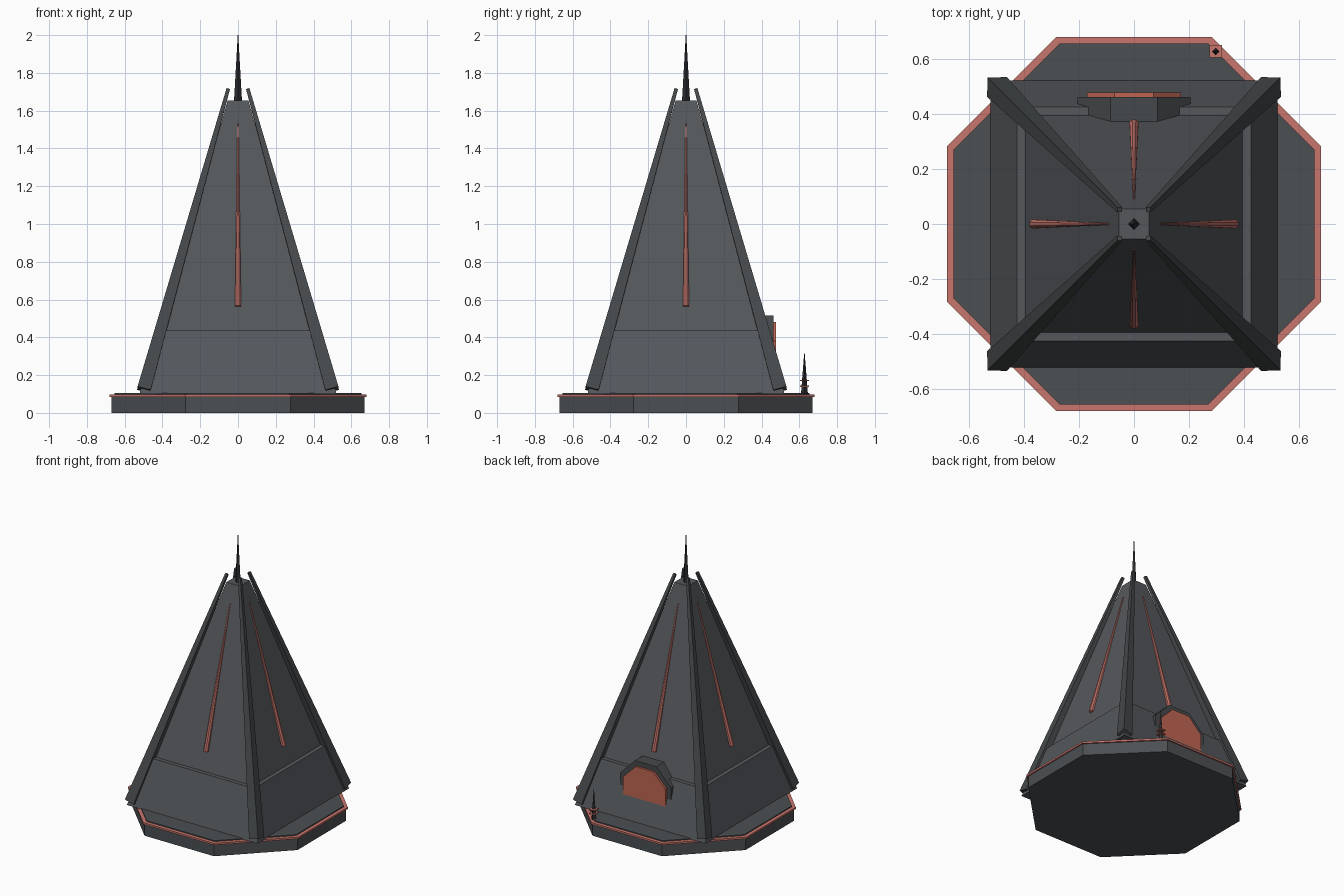
import bpy, bmesh, math
from mathutils import Vector, Matrix

if "Cube" in bpy.data.objects:
    bpy.data.objects.remove(bpy.data.objects["Cube"], do_unlink=True)


def material(name, rgb):
    m = bpy.data.materials.new(name)
    m.use_nodes = True
    m.diffuse_color = (*rgb, 1)
    m.node_tree.nodes["Principled BSDF"].inputs["Base Color"].default_value = (*rgb, 1)
    return m


hull_grey = material("hull grey", (0.09, 0.097, 0.107))
base_grey = material("base grey", (0.072, 0.08, 0.086))
dark_grey = material("dark grey", (0.06, 0.066, 0.07))
spire_black = material("spire black", (0.025, 0.027, 0.03))
glow_red = material("glow red", (0.58, 0.18, 0.15))
portal_red = material("portal red", (0.52, 0.13, 0.085))


def loft(name, sections, sides, mat, place=Matrix()):
    """Stack regular polygons, each (height, half width across flats), flats facing the axes."""
    bm = bmesh.new()
    rings = []
    for z, apothem in sections:
        r = apothem / math.cos(math.pi / sides)
        angles = [(i + 0.5) * math.tau / sides for i in range(sides)]
        rings.append([bm.verts.new((r * math.cos(a), r * math.sin(a), z)) for a in angles])
    for low, high in zip(rings, rings[1:]):
        for i in range(sides):
            j = (i + 1) % sides
            bm.faces.new((low[i], low[j], high[j], high[i]))
    bm.faces.new(rings[0][::-1])
    bm.faces.new(rings[-1])
    bm.transform(place)
    bmesh.ops.recalc_face_normals(bm, faces=bm.faces)
    mesh = bpy.data.meshes.new(name)
    bm.to_mesh(mesh)
    bm.free()
    mesh.materials.append(mat)
    ob = bpy.data.objects.new(name, mesh)
    bpy.context.collection.objects.link(ob)
    return ob


def along(start, end, spin=0):
    """Place a shape at start with its z axis toward end and its x axis in the radial plane."""
    z = (end - start).normalized()
    y = z.cross(Vector((start.x, start.y, 0))).normalized()
    x = y.cross(z)
    turn = Matrix((x, y, z)).transposed().to_4x4()
    return Matrix.Translation(start) @ turn @ Matrix.Rotation(spin, 4, "Z")


quarter = math.pi / 4

# Octagonal base with a glowing rim
loft("base", [(0, 0.67), (0.087, 0.67)], 8, base_grey)
loft("base_rim", [(0.085, 0.68), (0.098, 0.68)], 8, glow_red)
loft("base_deck", [(0.09, 0.655), (0.105, 0.655)], 8, base_grey)

# Tapered tower with a ledge above the skirt
loft("tower", [(0.1, 0.522), (0.435, 0.425), (0.435, 0.395), (1.655, 0.055)], 4, hull_grey)

# Corner ribs and glowing face strips
for i, side in enumerate(("back_left", "back_right", "front_right", "front_left")):
    turn = Matrix.Rotation(i * math.pi / 2, 3, "Z")
    foot, tip = turn @ Vector((0.498, 0.498, 0.122)), turn @ Vector((0.052, 0.052, 1.715))
    loft("rib_" + side, [(0, 0.036), ((tip - foot).length, 0.009)], 4, dark_grey,
         along(foot, tip, quarter))
for i, side in enumerate(("left", "back", "right", "front")):
    turn = Matrix.Rotation(i * math.pi / 2, 3, "Z")
    foot, tip = turn @ Vector((0.365, 0, 0.565)), turn @ Vector((0.092, 0, 1.53))
    loft("strip_" + side, [(0, 0.016), ((tip - foot).length, 0.003)], 8, glow_red,
         along(foot, tip))

# Spire on the top
loft("spire", [(1.65, 0.015), (2.0, 0.001)], 4, spire_black, Matrix.Rotation(quarter, 4, "Z"))

# Portal on the back: dark octagonal frame and glowing disc
facing_back = Matrix.Translation((0, 0, 0.31)) @ Matrix.Rotation(-math.pi / 2, 4, "X")
loft("portal_frame", [(0.36, 0.205), (0.462, 0.205)], 8, dark_grey, facing_back)
loft("portal_disc", [(0.45, 0.17), (0.477, 0.17)], 8, portal_red, facing_back)

# Small antenna with glowing square rings
spot = Matrix.Translation((0.297, 0.627, 0))
loft("antenna", [(0.1, 0.013), (0.315, 0.001)], 4, spire_black,
     spot @ Matrix.Rotation(quarter, 4, "Z"))
for i, z in enumerate((0.138, 0.168)):
    loft(f"antenna_ring_{i + 1}", [(z, 0.023), (z + 0.006, 0.023)], 4, glow_red, spot)
